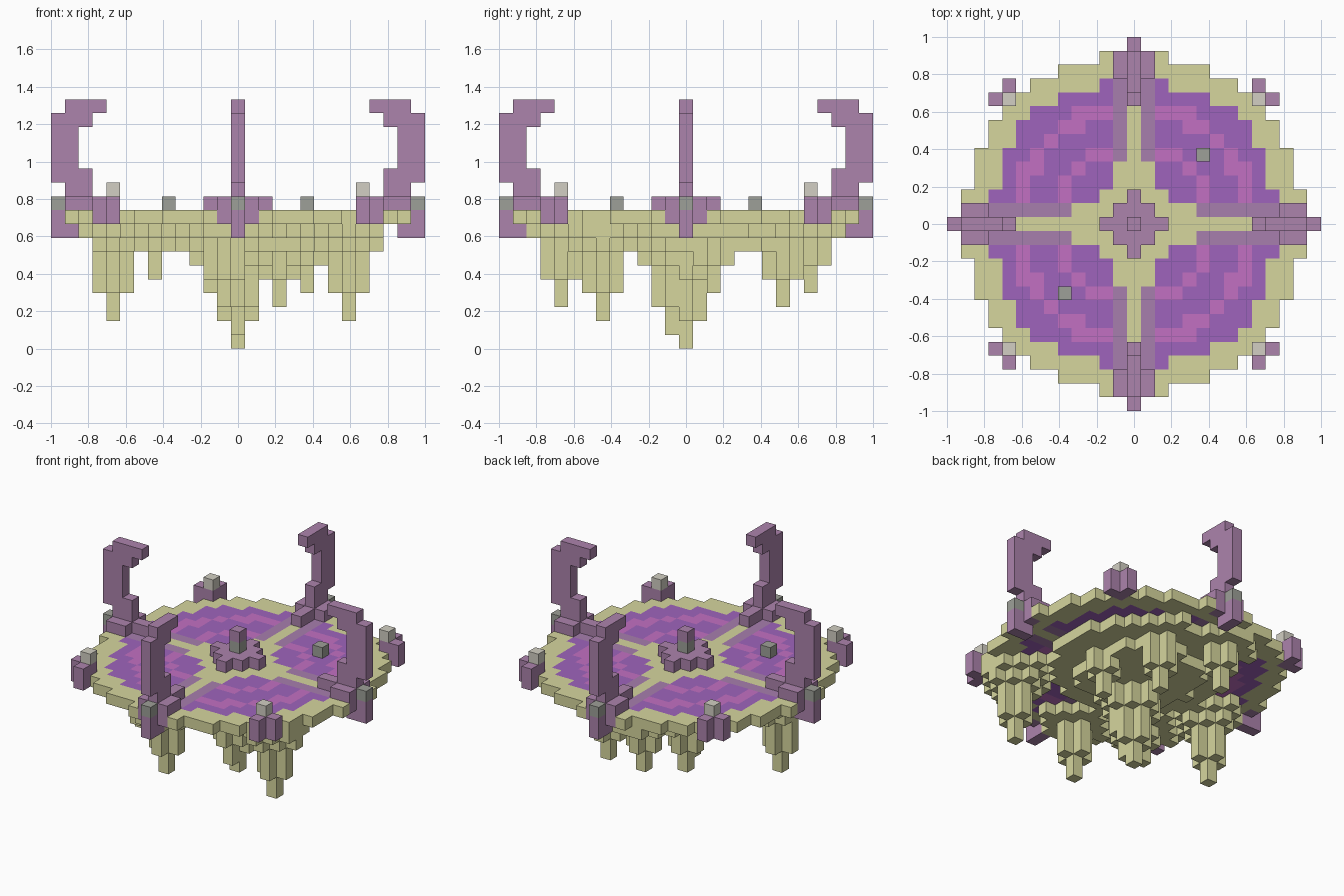
import bpy
import bmesh
from mathutils import Vector

if "Cube" in bpy.data.objects:
    bpy.data.objects.remove(bpy.data.objects["Cube"], do_unlink=True)

U = 2 / 27  # block size


def linear(c):
    c /= 255
    return c / 12.92 if c <= 0.04045 else ((c + 0.055) / 1.055) ** 2.4


def material(name, r, g, b):
    m = bpy.data.materials.new(name)
    m.use_nodes = True
    col = (linear(r), linear(g), linear(b), 1)
    m.diffuse_color = col
    m.node_tree.nodes["Principled BSDF"].inputs["Base Color"].default_value = col
    return m


MATS = {
    "stone": material("pale olive stone", 214, 214, 158),
    "mauve": material("mauve", 172, 131, 172),
    "trim": material("purple mauve trim", 167, 126, 174),
    "purple": material("deep purple", 159, 100, 188),
    "pink": material("orchid pink", 194, 112, 194),
    "pale": material("pale grey", 210, 207, 195),
    "grey": material("dark grey", 158, 160, 152),
}
NAMES = list(MATS)

cells = {}  # block position -> (part, colour)


def put(part, colour, x, y, z):
    cells[(x, y, z)] = (part, colour)


def rotations(x, y):
    return [(x, y), (-y, x), (-x, -y), (y, -x)]


# Disc: rim, patterned inlay and cross
def half_width(row, steps):
    for limit, width in steps:
        if row <= limit:
            return width
    return -1


RIM = [(2, 12), (5, 11), (7, 10), (8, 9), (9, 8), (10, 7), (11, 5), (12, 2)]
INLAY = [(2, 10), (5, 9), (7, 8), (8, 7), (9, 5), (10, 2)]


def floor_colour(x, y):
    a, b = abs(x), abs(y)
    near, far = min(a, b), max(a, b)
    if a > half_width(b, INLAY):
        return "mauve" if near <= 1 and far == 12 else "stone"
    if near == 0 or far <= 2 or (near == 1 and far <= 4):
        return "stone"
    if near == 1:
        return "trim"
    r = (a * a + b * b) ** 0.5
    return "pink" if 5.1 < r < 6 or 8 <= r < 9 else "purple"


for x in range(-12, 13):
    for y in range(-12, 13):
        if abs(x) <= half_width(abs(y), RIM):
            put("disc", floor_colour(x, y), x, y, 9)

# Hanging rock: a stepped core, and stalactites that widen upward from a tip
for x in range(-8, 10):
    for y in range(-8, 11):
        for z, radius in ((8, 7.4), (7, 5)):
            if (x - 1) ** 2 + (y - 2) ** 2 <= radius ** 2:
                put("hanging_rock", "stone", x, y, z)

TIPS = [(0, 0, 0), (0, -1, 1), (8, -6, 2), (-9, -1, 2), (3, 7, 3), (-1, -9, 3),
        (-2, 9, 4), (-6, -6, 5), (5, 2, 4)]
RISE = [0, 2, 5, 7]
for tx, ty, tip in TIPS:
    for x in range(tx - 3, tx + 4):
        for y in range(ty - 3, ty + 4):
            d = abs(x - tx) + abs(y - ty)
            reach = max(abs(x), abs(y))
            if d > 3 or reach > 11 or (x, y, 9) not in cells:
                continue
            bottom = min(tip + RISE[d], 8) if reach <= 10 else 8
            for z in range(bottom, 9):
                put("hanging_rock", "stone", x, y, z)

# Four curved pillars: layer -> range of blocks outward from the centre
PILLAR = {8: (12, 13), 9: (13, 13), 10: (9, 12), 11: (11, 12), 12: (11, 13),
          13: (12, 13), 14: (12, 13), 15: (12, 13), 16: (11, 13), 17: (10, 12)}
for i, side in enumerate(["left", "back", "right", "front"]):
    name = side + "_pillar"
    for z, (near, far) in PILLAR.items():
        for r in range(near, far + 1):
            put(name, "mauve", *rotations(r, 0)[i], z)
    for r in (11, 12):
        for s in (-1, 1):
            put(name, "mauve", *rotations(r, s)[i], 10)
    put(name, "grey", *rotations(13, 0)[i], 10)

# Corner lanterns on the rim
for i, corner in enumerate(["back_left", "back_right", "front_right", "front_left"]):
    name = corner + "_lantern"
    for x, y in ((9, 9), (10, 9), (9, 10)):
        for z in (9, 10):
            put(name, "mauve", *rotations(x, y)[i], z)
    put(name, "pale", *rotations(9, 9)[i], 11)

# Central pedestal
for x in range(-2, 3):
    for y in range(-2, 3):
        if abs(x) + abs(y) <= 2:
            put("pedestal", "mauve", x, y, 10)
put("pedestal", "grey", 0, 0, 11)
put("pedestal", "mauve", 0, 0, 12)

# Two loose stones on the inlay
put("back_stone", "grey", 5, 5, 10)
put("front_stone", "grey", -5, -5, 10)

# Turn the blocks of each part into one mesh of exposed faces
DIRS = [Vector(d) for d in ((1, 0, 0), (0, 1, 0), (0, 0, 1))]


def build(part):
    bm = bmesh.new()
    for pos, (owner, colour) in cells.items():
        if owner != part:
            continue
        centre = Vector(pos) + Vector((0, 0, 0.5))
        for k in range(3):
            for s in (1, -1):
                n = DIRS[k] * s
                if tuple(int(v) for v in Vector(pos) + n) in cells:
                    continue
                a, b = DIRS[(k + 1) % 3] * s / 2, DIRS[(k + 2) % 3] / 2
                mid = centre + n / 2
                corners = (mid - a - b, mid + a - b, mid + a + b, mid - a + b)
                face = bm.faces.new([bm.verts.new(p * U) for p in corners])
                face.material_index = NAMES.index(colour)
    bmesh.ops.remove_doubles(bm, verts=bm.verts, dist=U / 100)
    mesh = bpy.data.meshes.new(part)
    bm.to_mesh(mesh)
    bm.free()
    for m in MATS.values():
        mesh.materials.append(m)
    bpy.context.scene.collection.objects.link(bpy.data.objects.new(part, mesh))


for part in sorted({owner for owner, _ in cells.values()}):
    build(part)
